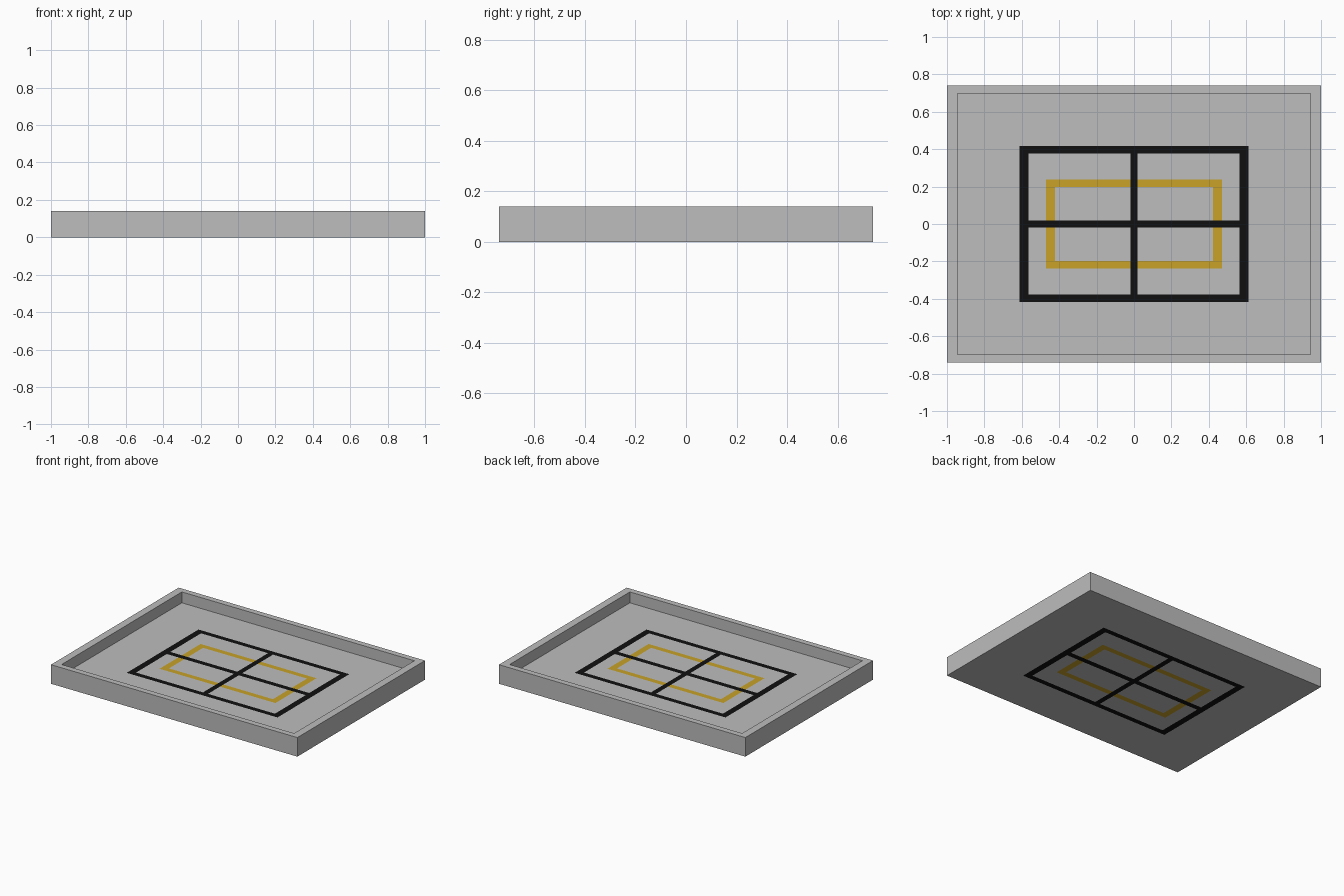
import bpy
import bmesh
from mathutils import Vector

cube = bpy.data.objects.get("Cube")
if cube:
    bpy.data.objects.remove(cube, do_unlink=True)

# Half sizes (x, y) and heights
OUTER, INNER = (1.0, 0.74), (0.944, 0.697)
HEIGHT, FLOOR = 0.14, 0.06
BLACK_OUT, BLACK_IN, CROSS = (0.612, 0.416), (0.564, 0.377), 0.02
GOLD_OUT, GOLD_IN = (0.47, 0.238), (0.422, 0.198)


def material(name, colour):
    mat = bpy.data.materials.new(name)
    mat.use_nodes = True
    mat.diffuse_color = (*colour, 1)
    mat.node_tree.nodes["Principled BSDF"].inputs["Base Color"].default_value = (*colour, 1)
    return mat


def inside(p, half):
    return abs(p.x) < half[0] and abs(p.y) < half[1]


def in_frame(p, outer, inner):
    return inside(p, outer) and not inside(p, inner)


# Tray: a box whose top is inset and sunk to the floor
bm = bmesh.new()
bmesh.ops.create_cube(bm, size=2)
for v in bm.verts:
    v.co = (v.co.x * OUTER[0], v.co.y * OUTER[1], HEIGHT if v.co.z > 0 else 0)
bm.normal_update()
top = max(bm.faces, key=lambda f: f.calc_center_median().z)


def sign(n):
    return 1 if n > 0 else -1


for half, z in ((INNER, HEIGHT), (INNER, FLOOR)):
    bmesh.ops.inset_individual(bm, faces=[top], thickness=0.01)
    for v in top.verts:
        v.co = (sign(v.co.x) * half[0], sign(v.co.y) * half[1], z)
bm.normal_update()


# Cut the floor and underside along the edges of the painted lines
def panels():
    return [f for f in bm.faces if abs(f.normal.z) > 0.9
            and f.calc_center_median().z < FLOOR + 0.01]


for axis in (0, 1):
    normal = Vector((axis == 0, axis == 1, 0))
    for d in (BLACK_OUT[axis], BLACK_IN[axis], GOLD_OUT[axis], GOLD_IN[axis], CROSS):
        for s in (-1, 1):
            faces = panels()
            geom = set(faces)
            for f in faces:
                geom.update(f.edges, f.verts)
            bmesh.ops.bisect_plane(bm, geom=list(geom), dist=1e-5,
                                   plane_co=normal * d * s, plane_no=normal)
            bm.normal_update()

# Paint: black frame and cross lie over the gold frame
for f in panels():
    p = f.calc_center_median()
    cross = inside(p, BLACK_OUT) and min(abs(p.x), abs(p.y)) < CROSS
    if cross or in_frame(p, BLACK_OUT, BLACK_IN):
        f.material_index = 1
    elif in_frame(p, GOLD_OUT, GOLD_IN):
        f.material_index = 2

mesh = bpy.data.meshes.new("tray")
bm.to_mesh(mesh)
bm.free()
for mat in (material("light grey", (0.51, 0.51, 0.51)),
            material("black", (0.005, 0.005, 0.005)),
            material("gold", (0.58, 0.36, 0.022))):
    mesh.materials.append(mat)
tray = bpy.data.objects.new("tray", mesh)
bpy.context.collection.objects.link(tray)
